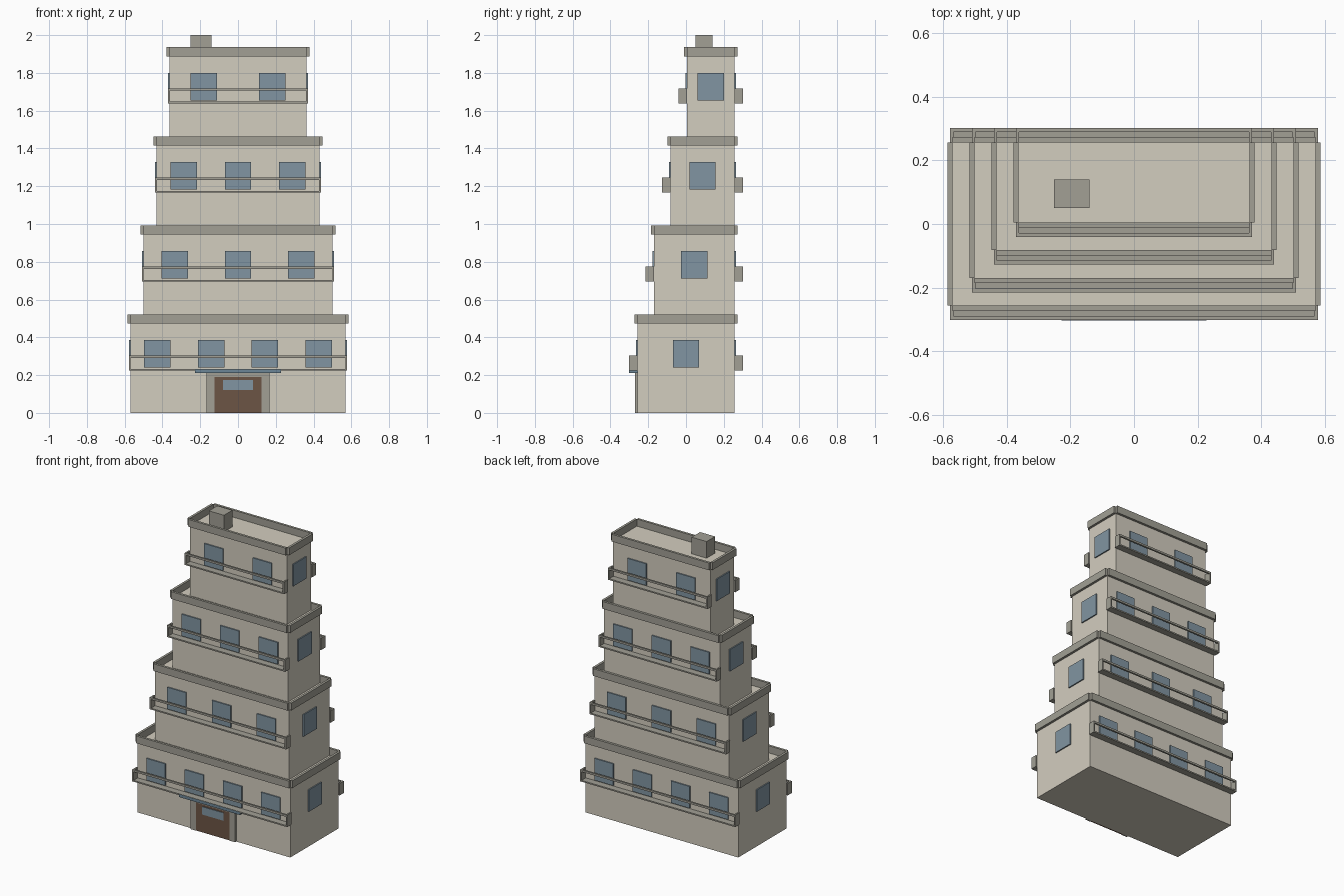
import bpy, bmesh
from mathutils import Vector

if "Cube" in bpy.data.objects:
    bpy.data.objects.remove(bpy.data.objects["Cube"])


def material(name, rgb):
    m = bpy.data.materials.new(name)
    m.diffuse_color = (*rgb, 1)
    m.use_nodes = True
    m.node_tree.nodes["Principled BSDF"].inputs["Base Color"].default_value = m.diffuse_color
    return m


WALL = material("wall", (0.65, 0.61, 0.52))
TRIM = material("trim", (0.36, 0.35, 0.30))
GLASS = material("glass", (0.22, 0.30, 0.36))
WOOD = material("wood", (0.15, 0.09, 0.06))
AWNING = material("awning", (0.15, 0.24, 0.31))


def boxes(name, mat, extents):
    """One object made of boxes given as (x0, x1, y0, y1, z0, z1)."""
    bm = bmesh.new()
    for x0, x1, y0, y1, z0, z1 in extents:
        verts = bmesh.ops.create_cube(bm, size=1)["verts"]
        mid = Vector((x0 + x1, y0 + y1, z0 + z1)) / 2
        size = Vector((abs(x1 - x0), abs(y1 - y0), z1 - z0))
        for v in verts:
            v.co = mid + v.co * size
    mesh = bpy.data.meshes.new(name)
    bm.to_mesh(mesh)
    bm.free()
    mesh.materials.append(mat)
    obj = bpy.data.objects.new(name, mesh)
    bpy.context.collection.objects.link(obj)
    return obj


H = 0.4715        # storey height
BACK = 0.257      # shared rear wall plane
LIP = 0.016       # parapet thickness
OUT = 0.008       # window projection
DEPTH = 0.045     # balcony depth

for i, count in enumerate((4, 3, 3, 2)):
    w = 0.57 - 0.069 * i          # half width
    f = -0.257 + 0.0873 * i       # front wall plane
    z = H * i
    top = z + H
    n = i + 1

    # storey block
    boxes(f"storey_{n}", WALL, [(-w, w, f, BACK, z, top + 0.002)])

    # parapet strips, open at the outer corners
    p0, p1 = top + 0.003, top + 0.05
    p0 -= 0.002
    boxes(f"parapet_{n}", TRIM, [
        (-w, w, f - LIP, f, p0, p1), (-w, w, BACK, BACK + LIP, p0, p1),
        (-w - LIP, -w, f, BACK, p0, p1), (w, w + LIP, f, BACK, p0, p1)])

    # windows on all four walls
    za, zb = z + 0.239, z + 0.386
    panes = []
    for k in range(count):
        x = (k - (count - 1) / 2) * 2 * w / count
        panes += [(x - 0.07, x + 0.07, f - OUT, f + 0.01, za, zb),
                  (x - 0.07, x + 0.07, BACK - 0.01, BACK + OUT, za, zb)]
    yc = (f + BACK) / 2
    for s in (-1, 1):
        panes.append((s * (w - 0.01), s * (w + OUT), yc - 0.07, yc + 0.07, za, zb))
    boxes(f"windows_{n}", GLASS, panes)

    # front and back balconies: slab, rail, end panels
    b0, b1 = z + 0.224, z + 0.304
    for side, wall, d in (("front", f, -1), ("back", BACK, 1)):
        edge = wall + d * DEPTH
        parts = [(-w, w, wall, edge, b0, b0 + 0.009),
                 (-w, w, edge - d * 0.012, edge, b1 - 0.013, b1)]
        for s in (-1, 1):
            parts.append((s * (w - 0.002), s * (w + 0.008), wall, edge, b0, b1))
        boxes(f"{side}_balcony_{n}", TRIM, parts)

# rooftop chimney
boxes("chimney", TRIM, [(-0.252, -0.14, 0.05, 0.14, 4 * H, 2.0)])

# entrance
f = -0.257
boxes("door_frame", TRIM, [
    (-0.167, -0.125, f - 0.013, f, 0, 0.212), (0.125, 0.167, f - 0.013, f, 0, 0.212),
    (-0.125, 0.125, f - 0.013, f, 0.19, 0.212)])
boxes("door", WOOD, [(-0.125, 0.125, f - 0.010, f, 0, 0.19)])
boxes("door_window", GLASS, [(-0.08, 0.08, f - 0.014, f, 0.122, 0.175)])
boxes("canopy", AWNING, [(-0.228, 0.228, f - 0.046, f, 0.212, 0.231)])
